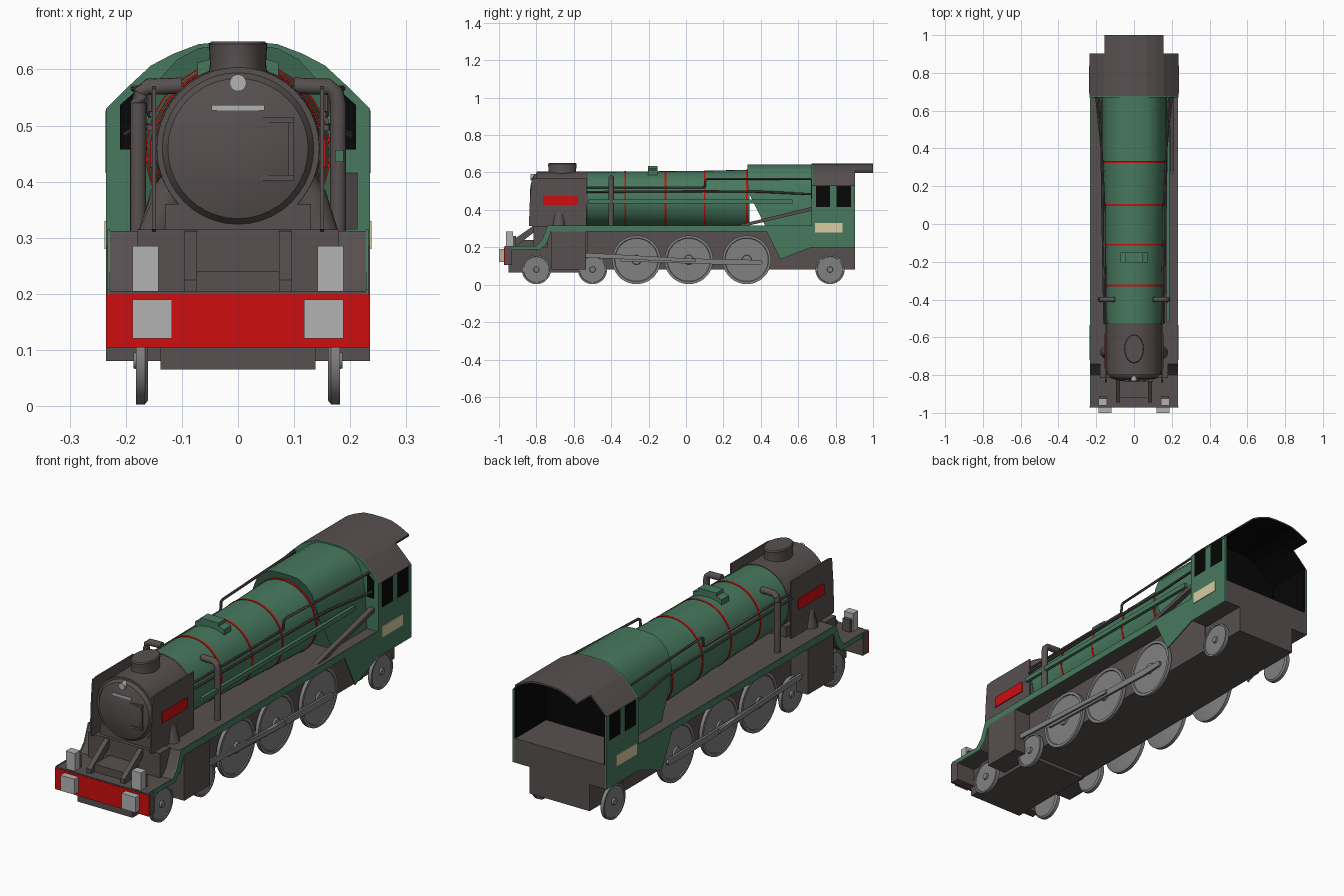
import bpy, bmesh, math
from mathutils import Vector

if "Cube" in bpy.data.objects:
    bpy.data.objects.remove(bpy.data.objects["Cube"])

def mat(name, r, g, b):
    m = bpy.data.materials.new(name)
    m.diffuse_color = (r, g, b, 1)
    m.use_nodes = True
    m.node_tree.nodes["Principled BSDF"].inputs["Base Color"].default_value = m.diffuse_color
    return m

GREEN = mat("engine green", .063, .19, .112)
DARK = mat("warm dark grey", .098, .08, .08)
RED = mat("red", .62, .004, .004)
WHEEL = mat("wheel grey", .22, .22, .22)
SILVER = mat("light grey", .45, .45, .45)
CREAM = mat("cream", .68, .61, .36)
BLACK = mat("black", .002, .002, .002)

def finish(name, bm, m, smooth=True):
    bmesh.ops.recalc_face_normals(bm, faces=bm.faces)
    me = bpy.data.meshes.new(name)
    bm.to_mesh(me)
    bm.free()
    me.materials.append(m)
    if smooth:
        me.polygons.foreach_set("use_smooth", [True] * len(me.polygons))
        me.set_sharp_from_angle(angle=math.radians(32))
    ob = bpy.data.objects.new(name, me)
    bpy.context.collection.objects.link(ob)
    return ob

def loft(name, rings, m):
    """Skin a list of equal-length point rings and cap the ends."""
    bm = bmesh.new()
    vs = [[bm.verts.new(p) for p in r] for r in rings]
    n = len(vs[0])
    for a, b in zip(vs, vs[1:]):
        for i in range(n):
            bm.faces.new((a[i], a[(i + 1) % n], b[(i + 1) % n], b[i]))
    bm.faces.new(vs[0])
    bm.faces.new(vs[-1])
    return finish(name, bm, m)

def box(name, x0, x1, y0, y1, z0, z1, m):
    return loft(name, [[(x0, y0, z), (x1, y0, z), (x1, y1, z), (x0, y1, z)] for z in (z0, z1)], m)

def prism_x(name, pts, x0, x1, m):
    return loft(name, [[(x, y, z) for y, z in pts] for x in (x0, x1)], m)

def prism_y(name, pts, y0, y1, m):
    return loft(name, [[(x, y, z) for x, z in pts] for y in (y0, y1)], m)

def barrel(name, rings, m, n=40):
    """Round body along y from (y, radius, centre z) rings."""
    return loft(name, [[(r * math.sin(2 * math.pi * i / n), y, cz + r * math.cos(2 * math.pi * i / n))
                        for i in range(n)] for y, r, cz in rings], m)

def tube(name, pts, r, m, n=10):
    """Round pipe swept through a few points."""
    pts = [Vector(p) for p in pts]
    rings = []
    for i, p in enumerate(pts):
        d = (pts[min(i + 1, len(pts) - 1)] - pts[max(i - 1, 0)]).normalized()
        u = d.cross(Vector((.31, .22, .92))).normalized()
        v = d.cross(u)
        rings.append([p + r * (u * math.cos(2 * math.pi * k / n) + v * math.sin(2 * math.pi * k / n))
                      for k in range(n)])
    return loft(name, rings, m)

def wheel(name, s, y, r):
    def ring(x, q, n=36):
        return [(s * x, y + q * math.cos(2 * math.pi * i / n), r + .003 + q * math.sin(2 * math.pi * i / n))
                for i in range(n)]
    loft(name, [ring(.160, r * .9), ring(.166, r), ring(.182, r), ring(.182, r * .9), ring(.178, r * .88),
                ring(.178, r * .2), ring(.186, r * .18)], WHEEL)

# Boiler, smokebox and door
CZ = .459
barrel("boiler", [(-.54, .145, CZ), (-.3, .146, CZ), (.1, .155, .454), (.34, .163, .452)], GREEN)
for y, r, cz in ((-.53, .1455, CZ), (-.325, .146, CZ), (-.11, .150, .4567), (.1, .155, .454), (.327, .163, .452)):
    barrel("boiler_band", [(y - .005, r + .002, cz), (y + .005, r + .002, cz)], DARK if y < -.5 else RED)
barrel("smokebox", [(-.80, .145, CZ), (-.535, .1465, CZ)], DARK)
barrel("smokebox_door", [(-.835, .03, CZ), (-.83, .075, CZ), (-.815, .125, CZ), (-.80, .135, CZ)], DARK)
for z in (.407, .51):
    box("door_hinge", .04, .1, -.833, -.81, z - .005, z + .005, DARK)
box("door_hinge_post", .09, .1, -.83, -.80, .402, .515, DARK)
barrel("top_lamp", [(-.832, .015, .576), (-.79, .015, .576)], SILVER, 20)
box("front_plate", -.047, .047, -.832, -.80, .527, .537, SILVER)

# Chimney and dome
loft("chimney", [[(a * math.cos(t * math.pi / 16), -.661 + b * math.sin(t * math.pi / 16), z) for t in range(32)]
                 for a, b, z in ((.055, .08, .57), (.05, .073, .61), (.052, .077, .645), (.048, .072, .65))], DARK)
prism_y("dome", [(-.072, .58), (-.072, .612), (-.045, .62), (-.045, .635), (.045, .635), (.045, .62),
                 (.072, .612), (.072, .58)], -.203, -.152, GREEN)

# Firebox with sloping front
half = [(.176, .30), (.172, .40), (.166, .48), (.157, .535), (.138, .585), (.108, .618), (.07, .638), (.03, .642)]
sect = half + [(-x, z) for x, z in reversed(half)]
loft("firebox", [[(x, .33 + max(0, .5 - z) * .5, z) for x, z in sect], [(x, .68, z) for x, z in sect]], GREEN)

# Main frame, running board and front platform
box("main_frame", -.155, .155, -.53, .67, .08, .30, DARK)
box("front_frame", -.138, .138, -.95, -.52, .065, .20, DARK)
box("smokebox_saddle", -.13, .13, -.80, -.53, .19, .36, DARK)
board = [(-.97, .205), (-.80, .205), (-.77, .235), (-.74, .312), (.68, .312), (.68, .288),
         (-.72, .288), (-.745, .22), (-.78, .188), (-.97, .188)]
prism_x("running_board", board, -.229, .229, DARK)
box("platform_wall", -.18, .18, -.815, -.74, .2, .315, DARK)
valance = [(-.97, .208), (-.80, .208), (-.77, .24), (-.74, .316), (.67, .316), (.67, .2), (.505, .135),
           (.43, .285), (-.72, .285), (-.745, .22), (-.78, .187), (-.97, .187)]
box("platform_step", -.073, .073, -.92, -.81, .2, .24, DARK)

# Front beam
box("front_beam_back", -.234, .234, -.967, -.93, .105, .2, DARK)
box("front_beam", -.235, .235, -.972, -.966, .104, .2, RED)

for s, side in ((-1, "left"), (1, "right")):
    def sbox(name, x0, x1, *rest):
        box(side + "_" + name, s * x0, s * x1, *rest)
    prism_x(side + "_valance", valance, s * .228, s * .233, GREEN)
    sbox("buffer", .118, .188, -1.0, -.97, .12, .19, SILVER)
    sbox("front_lamp", .142, .188, -.962, -.925, .2, .285, SILVER)
    sbox("front_lamp_back", .146, .184, -.93, -.91, .2, .26, DARK)
    prism_x(side + "_platform_strut", [(-.945, .2), (-.945, .225), (-.82, .312), (-.80, .312), (-.80, .29),
                                       (-.915, .2)], s * .073, s * .095, DARK)
    sbox("cylinder", .13, .235, -.72, -.535, .08, .285, DARK)
    # Wheels and rods
    for y, r in ((-.80, .078), (-.5, .078), (-.265, .13), (.015, .13), (.325, .13), (.77, .078)):
        wheel(side + "_wheel", s, y, r)
    prism_x(side + "_coupling_rod", [(-.35, .125), (-.35, .142), (-.3, .147), (.40, .132), (.41, .12), (.40, .107),
                                     (.30, .104)], s * .186, s * .196, WHEEL)
    prism_x(side + "_main_rod", [(-.54, .145), (-.54, .17), (-.43, .165), (.05, .138), (.05, .12)],
            s * .197, s * .206, WHEEL)
    # Smoke deflectors with red plates
    prism_x(side + "_smoke_deflector", [(-.84, .315), (-.835, .45), (-.825, .565), (-.80, .57), (-.533, .57),
                                        (-.533, .30), (-.74, .30)], s * .146, s * .153, DARK)
    sbox("red_plate", .152, .157, -.765, -.58, .425, .475, RED)
    # Steam pipe casing, feed pipe and handrails
    tube(side + "_steam_pipe", [(s * .085, -.68, .43), (s * .125, -.68, .37), (s * .15, -.68, .29)], .034, DARK, 20)
    tube(side + "_feed_pipe", [(s * .178, -.4, .30), (s * .178, -.4, .54), (s * .174, -.4, .558),
                               (s * .162, -.4, .569), (s * .10, -.4, .571)], .0145, DARK, 14)
    tube(side + "_upper_handrail", [(s * .152, -.53, .52), (s * .157, .09, .52), (s * .157, .1, .522),
                                    (s * .157, .104, .56), (s * .158, .115, .566), (s * .185, .67, .566)], .006, DARK, 8)
    tube(side + "_lower_handrail", [(s * .157, -.53, .496), (s * .168, .1, .50), (s * .172, .4, .497),
                                    (s * .2, .67, .484)], .006, DARK, 8)
    # Cab sides with windows
    sbox("cab_side", .226, .235, .67, .903, .2, .53, GREEN)
    sbox("cab_side_lining", .221, .226, .68, .90, .3, .53, BLACK)
    for y in (.695, .805):
        sbox("cab_window", .23, .2365, y, y + .076, .415, .527, BLACK)
    sbox("cab_number_plate", .23, .238, .69, .838, .28, .33, CREAM)
    prism_y(side + "_front_window", [(s * .178, .457), (s * .21, .457), (s * .21, .537), (s * .178, .565)],
            .667, .672, BLACK)

# Right-hand pipe and reversing lever
box("side_pipe", .173, .188, -.52, .57, .435, .456, GREEN)
prism_x("reversing_lever", [(.26, .315), (.33, .315), (.67, .395), (.67, .415)], .19, .213, DARK)

# Cab front, roof, floor and rear
arch = [(.235, .53), (.195, .57), (.155, .607), (.115, .628), (.07, .645), (.03, .649)]

def mirrored(pts):
    return pts + [(-x, z) for x, z in reversed(pts)]

def roof(name, pts, y0, y1, drop, t, m):
    top = mirrored([(x, z - drop) for x, z in pts])
    bm = bmesh.new()
    quads = zip(top, top[1:])
    cols = [[bm.verts.new((x, y, z - d)) for x, z in top] for y, d in ((y0, 0), (y1, 0), (y1, t), (y0, t))]
    for i in range(len(top) - 1):
        for a in range(4):
            b = (a + 1) % 4
            bm.faces.new((cols[a][i], cols[a][i + 1], cols[b][i + 1], cols[b][i]))
    for i in (0, -1):
        bm.faces.new([c[i] for c in cols])
    finish(name, bm, m, False)

prism_y("cab_front", mirrored([(.235, .3)] + arch), .67, .678, GREEN)
prism_y("cab_front_lining", mirrored([(.225, .3)] + [(x * .96, z - .01) for x, z in arch]), .678, .684, BLACK)
roof("cab_roof", arch, .676, .903, 0, .006, DARK)
roof("cab_roof_lining", arch, .68, .902, .0065, .004, BLACK)
roof("roof_overhang", arch[2:], .90, 1.0, 0, .006, DARK)
roof("roof_overhang_lining", arch[2:], .90, .999, .0065, .003, BLACK)
box("cab_floor", -.2265, .2265, .675, .903, .2, .31, DARK)
box("rear_frame", -.15, .15, .66, .903, .08, .21, DARK)
